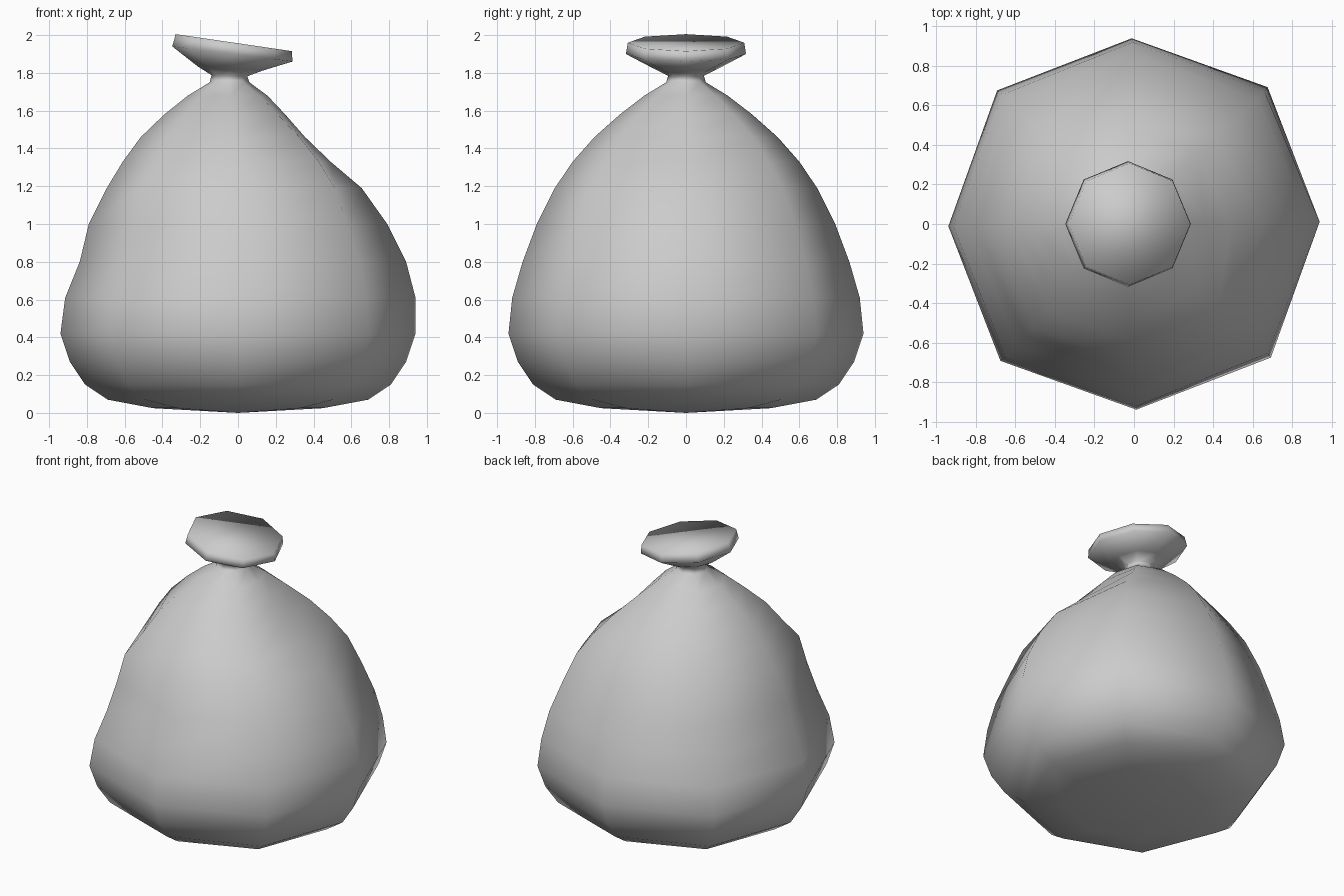
import bpy, bmesh
from math import sin, cos, radians

if "Cube" in bpy.data.objects:
    bpy.data.objects.remove(bpy.data.objects["Cube"])

SIDES = 8
bm = bmesh.new()


def ring(z, r, cx=0.0, tilt=0.0, east=0.0, diag=1.0, twist=0.0):
    """Eight-sided ring; east pulls in the +x corner, tilt lifts the -x side."""
    verts = []
    for i in range(SIDES):
        a = radians(45 * i + twist)
        rr = r * (diag if i % 2 else 1.0) + (east if i == 0 else 0.0)
        c = cos(a)
        verts.append(bm.verts.new((cx + rr * c, rr * sin(a), z - tilt * c)))
    return verts


# Sack body: z, radius, x shift, change at +x corner, diagonal factor
body = [
    (0.025, 0.45, 0.0, 0.0, 1.02),
    (0.07, 0.69, 0.0, 0.0, 1.02),
    (0.15, 0.81, 0.0, 0.0, 1.03),
    (0.27, 0.89, 0.0, 0.0, 1.03),
    (0.42, 0.94, 0.0, 0.0, 1.03),
    (0.61, 0.92, 0.005, 0.015, 1.02),
    (0.80, 0.865, 0.01, 0.015, 1.02),
    (1.00, 0.79, 0.0, 0.0, 1.02),
    (1.19, 0.695, 0.0, -0.04, 1.03),
    (1.33, 0.60, -0.01, -0.10, 1.02),
    (1.46, 0.485, -0.03, -0.10, 1.02),
    (1.58, 0.35, -0.04, -0.06, 1.0),
    (1.68, 0.22, -0.045, -0.02, 1.0),
    (1.75, 0.105, -0.045, 0.0, 1.0),
]
rings = [ring(z, r, cx, 0, e, d, 0.7) for z, r, cx, e, d in body]

# Pinched neck and tilted flared mouth
rings.append(ring(1.785, 0.095, -0.045, 0.003))
rings.append(ring(1.822, 0.17, -0.04, 0.01))
rings.append(ring(1.90, 0.318, -0.03, 0.04))
rings.append(ring(1.96, 0.308, -0.022, 0.045))

# A few creased corners on the upper left of the sack
for k, i, s in ((6, 5, 0.98), (7, 5, 0.98), (8, 5, 1.03), (6, 4, 0.98)):
    rings[k][i].co.x *= s
    rings[k][i].co.y *= s

# Walls
for lo, hi in zip(rings, rings[1:]):
    for i in range(SIDES):
        j = (i + 1) % SIDES
        bm.faces.new((lo[i], lo[j], hi[j], hi[i]))

# Flat mouth cap and slightly sagging bottom
bm.faces.new(rings[-1])
foot = bm.verts.new((0, 0, 0))
for i in range(SIDES):
    bm.faces.new((foot, rings[0][(i + 1) % SIDES], rings[0][i]))

bmesh.ops.recalc_face_normals(bm, faces=bm.faces)
for f in bm.faces:
    f.smooth = True

mesh = bpy.data.meshes.new("tied_sack")
bm.to_mesh(mesh)
bm.free()
bpy.context.collection.objects.link(bpy.data.objects.new("tied_sack", mesh))
